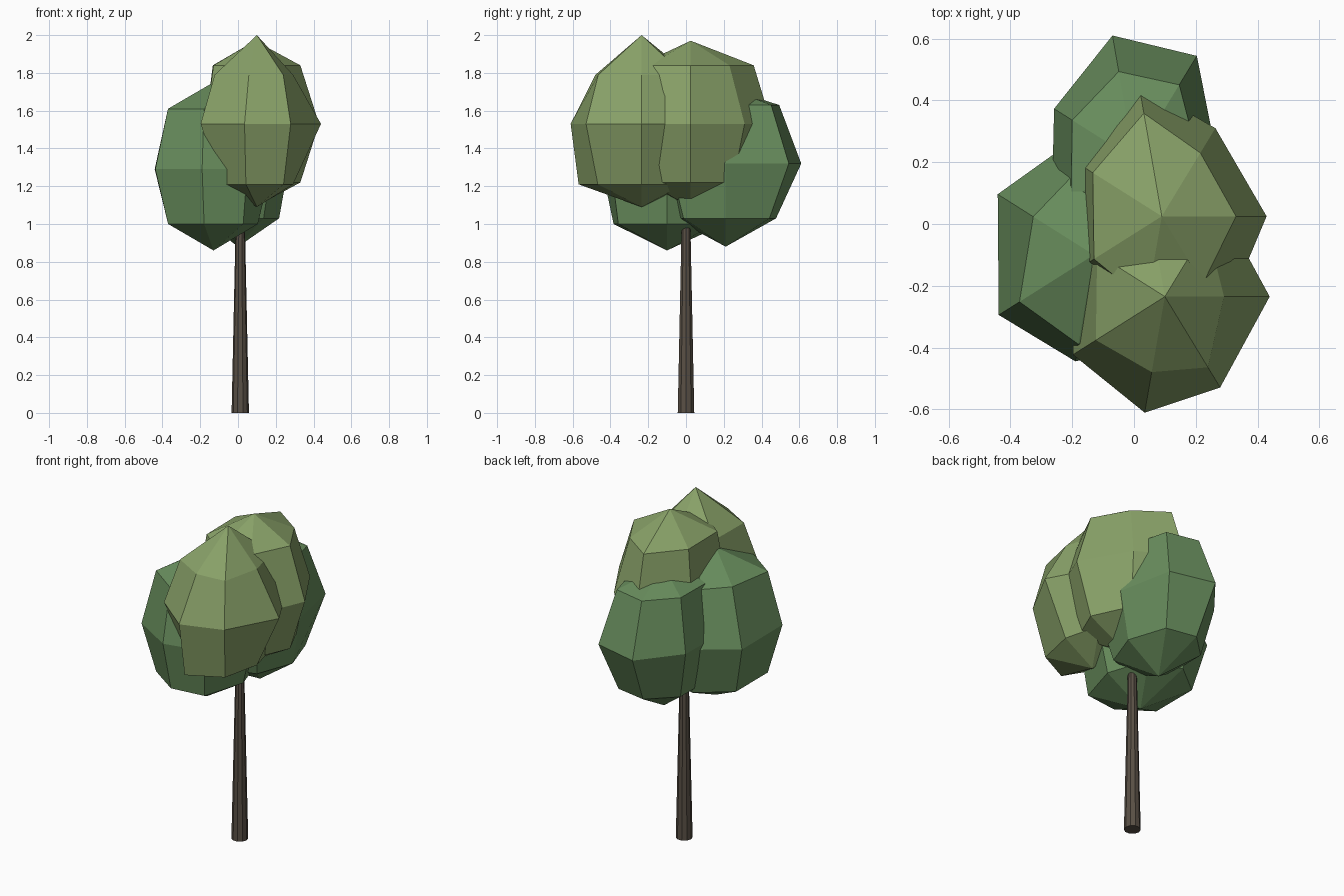
import bpy, math

if "Cube" in bpy.data.objects:
    bpy.data.objects.remove(bpy.data.objects["Cube"])


def material(name, color):
    m = bpy.data.materials.new(name)
    m.diffuse_color = (*color, 1)
    m.use_nodes = True
    m.node_tree.nodes["Principled BSDF"].inputs["Base Color"].default_value = m.diffuse_color
    return m


def make(name, verts, faces, mat):
    me = bpy.data.meshes.new(name)
    me.from_pydata(verts, [], faces)
    me.materials.append(mat)
    me.update()
    ob = bpy.data.objects.new(name, me)
    bpy.context.collection.objects.link(ob)
    return ob


def leaf_clump(name, center, bottom, top, rings, mat, n=7):
    """Lumpy seven-sided ball; rings = (height, radius per corner), low to high."""
    cx, cy = center
    verts = [(cx, cy, bottom)]
    for z, radii in rings:
        for i, r in enumerate(radii):
            a = 2 * math.pi * i / n
            verts.append((cx + 0.87 * r * math.cos(a), cy + 1.14 * r * math.sin(a), z))
    verts.append((cx, cy, top))
    last = len(verts) - 1
    faces = []
    for i in range(n):
        j = (i + 1) % n
        faces.append((0, 1 + j, 1 + i))
        for k in range(len(rings) - 1):
            o = 1 + k * n
            faces.append((o + i, o + j, o + n + j, o + n + i))
        o = 1 + (len(rings) - 1) * n
        faces.append((o + i, o + j, last))
    return make(name, verts, faces, mat)


light = material("light_leaves", (0.25, 0.36, 0.14))
dark = material("dark_leaves", (0.14, 0.27, 0.11))
bark = material("bark", (0.10, 0.08, 0.06))

# Upper front clump
leaf_clump("front_leaves", (0.10, -0.235), 1.09, 2.0, [
    (1.21, (.22, .25, .25, .24, .24, .30, .26)),
    (1.53, (.39, .33, .33, .37, .38, .338, .33)),
    (1.79, (.22, .25, .23, .28, .285, .22, .257))], light)

# Upper middle clump
leaf_clump("middle_leaves", (0.09, 0.025), 1.09, 1.97, [
    (1.22, (.276, .25, .25, .25, .25, .25, .26)),
    (1.53, (.39, .32, .385, .335, .335, .33, .37)),
    (1.84, (.276, .23, .30, .285, .28, .25, .245))], light)

# Lower left clump
leaf_clump("left_leaves", (-0.13, -0.10), 0.86, 1.75, [
    (1.00, (.27, .28, .27, .306, .306, .255, .29)),
    (1.29, (.35, .34, .335, .397, .393, .31, .33)),
    (1.61, (.26, .26, .25, .25, .307, .26, .26))], dark)

# Lower back clump
leaf_clump("back_leaves", (0.0, 0.21), 0.88, 1.72, [
    (1.03, (.25, .26, .24, .25, .25, .25, .25)),
    (1.32, (.31, .375, .36, .33, .34, .33, .33)),
    (1.63, (.24, .27, .255, .255, .26, .25, .25))], dark)

# Tapered trunk
sides = 10
tv = []
for x, z, r in ((0.012, 0, 0.046), (0.012, 1.02, 0.024)):
    for i in range(sides):
        a = 2 * math.pi * i / sides
        tv.append((x + r * math.cos(a), r * math.sin(a), z))
tf = [(i, (i + 1) % sides, sides + (i + 1) % sides, sides + i) for i in range(sides)]
tf += [tuple(reversed(range(sides))), tuple(range(sides, 2 * sides))]
make("trunk", tv, tf, bark)
